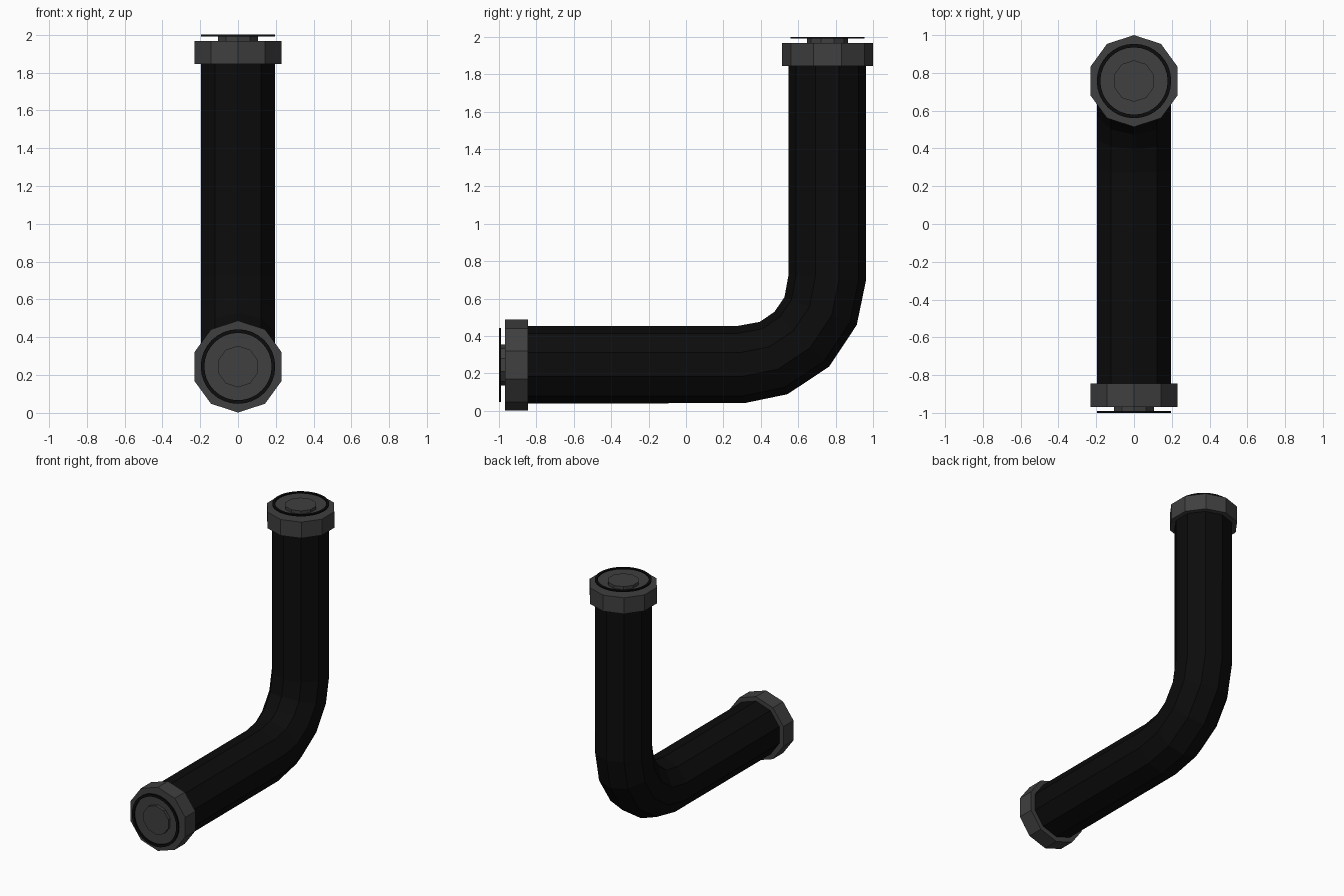
import bpy, bmesh, math
from mathutils import Vector, Matrix

old = bpy.data.objects.get("Cube")
if old:
    bpy.data.objects.remove(old, do_unlink=True)


def material(name, value):
    m = bpy.data.materials.new(name)
    m.use_nodes = True
    colour = (value, value, value, 1)
    m.diffuse_color = colour
    m.node_tree.nodes["Principled BSDF"].inputs["Base Color"].default_value = colour
    return m


BLACK = material("black rubber", 0.0035)
GREY = material("dark grey metal", 0.05)
SIDES = 10


def finish(name, bm, mat):
    bmesh.ops.recalc_face_normals(bm, faces=bm.faces)
    mesh = bpy.data.meshes.new(name)
    bm.to_mesh(mesh)
    bm.free()
    mesh.materials.append(mat)
    ob = bpy.data.objects.new(name, mesh)
    bpy.context.collection.objects.link(ob)
    return ob


def bridge(bm, a, b):
    n = len(a)
    for i in range(n):
        bm.faces.new((a[i], a[(i + 1) % n], b[(i + 1) % n], b[i]))


def lathe(name, profile, sides, mat, place, closed=False):
    """Spin (radius, height) pairs about z, then move with place."""
    bm = bmesh.new()
    rings = []
    for r, h in profile:
        rings.append([bm.verts.new(place @ Vector((r * math.sin(t), r * math.cos(t), h)))
                      for t in (math.tau * i / sides for i in range(sides))])
    for a, b in zip(rings, rings[1:]):
        bridge(bm, a, b)
    if closed:
        bridge(bm, rings[-1], rings[0])
    else:
        bm.faces.new(rings[0])
        bm.faces.new(rings[-1])
    return finish(name, bm, mat)


# Bent pipe: ring centres (y, z) and tilt of each ring in degrees
PIPE_R, BEND_R, BEND_Y, BEND_Z = 0.207, 0.464, 0.291, 0.711
stations = [(-0.9, BEND_Z - BEND_R, 0)]
for turn, tilt in zip((0, 22.5, 45, 67.5, 90), (5.5, 21, 45, 69, 84.5)):
    t = math.radians(turn)
    stations.append((BEND_Y + BEND_R * math.sin(t), BEND_Z - BEND_R * math.cos(t), tilt))
stations.append((BEND_Y + BEND_R, 1.9, 90))

bm = bmesh.new()
rings = []
for y, z, tilt in stations:
    c, s = math.cos(math.radians(tilt)), math.sin(math.radians(tilt))
    ring = []
    for i in range(SIDES):
        a = math.tau * i / SIDES
        u, v = PIPE_R * math.sin(a), PIPE_R * math.cos(a)
        ring.append(bm.verts.new((u, y - v * s, z + v * c)))
    rings.append(ring)
for a, b in zip(rings, rings[1:]):
    bridge(bm, a, b)
bm.faces.new(rings[0])
bm.faces.new(rings[-1])
finish("bent_pipe", bm, BLACK)

# End fittings, each built along its own axis from the collar's inner face
ends = {
    "top": Matrix.Translation((0, 0.757, 1.845)),
    "front": Matrix.Translation((0, -0.845, 0.245)) @ Matrix.Rotation(math.pi / 2, 4, "X"),
}
for end, place in ends.items():
    lathe(end + "_collar", [(0.243, 0), (0.243, 0.123)], SIDES, GREY, place)
    lathe(end + "_boss", [(0.11, 0.115), (0.11, 0.146)], SIDES, GREY, place)
    lathe(end + "_seal_ring", [(0.178, 0.145), (0.197, 0.145), (0.197, 0.155), (0.178, 0.155)],
          32, BLACK, place, closed=True)
